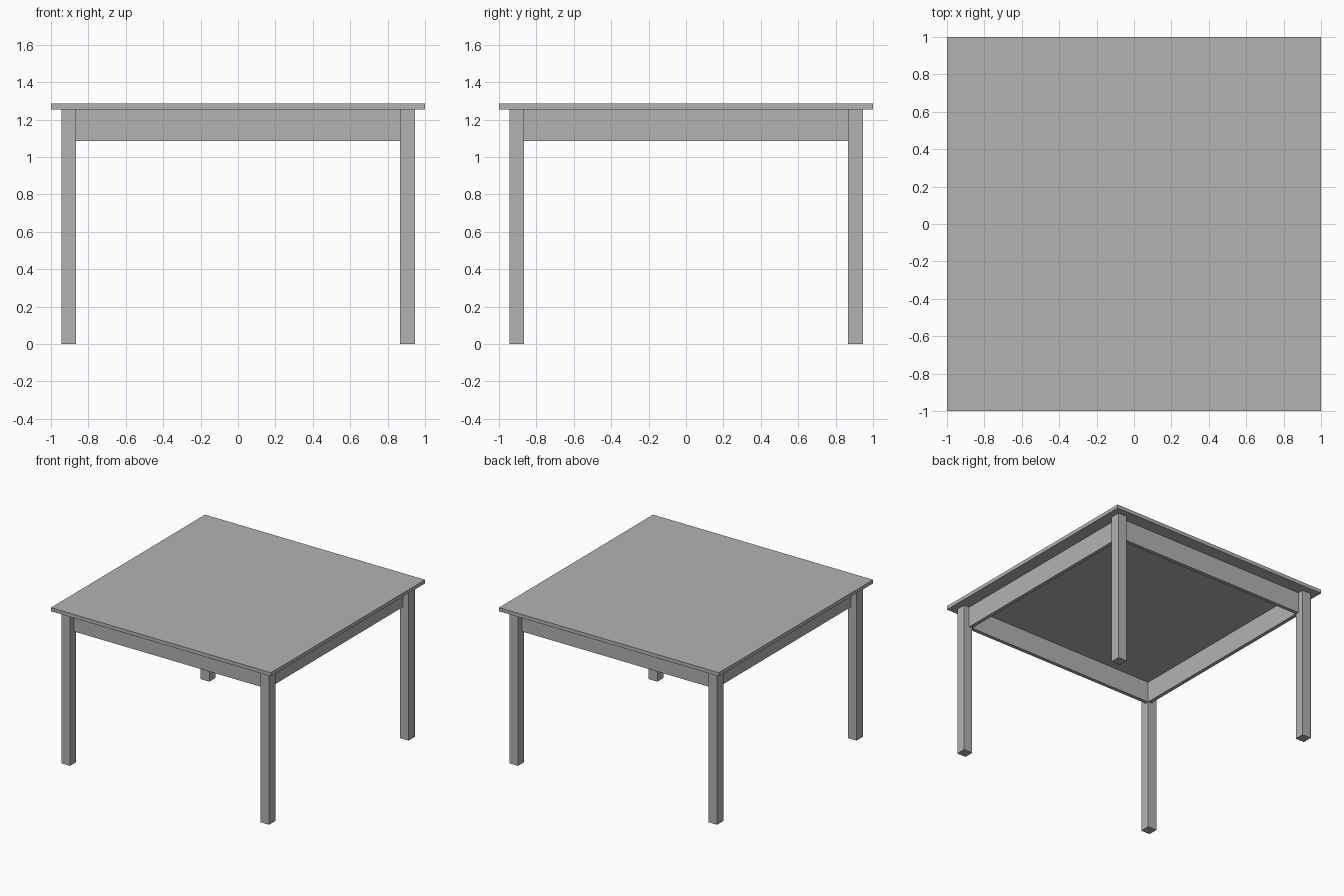
import bpy

cube = bpy.data.objects.get("Cube")
if cube:
    bpy.data.objects.remove(cube, do_unlink=True)

# One flat grey for the whole table
GREY = (0.448, 0.448, 0.448, 1.0)
grey = bpy.data.materials.new("grey")
grey.use_nodes = True
grey.diffuse_color = GREY
grey.node_tree.nodes["Principled BSDF"].inputs["Base Color"].default_value = GREY

HEIGHT, TOP_THICKNESS = 1.285, 0.03
UNDERSIDE = HEIGHT - TOP_THICKNESS
LEG_OUTER, LEG_INNER = 0.945, 0.865
APRON_OUTER, APRON_BOTTOM = 0.895, 1.085


def box(name, low, high):
    """Add a box spanning two opposite corners."""
    bpy.ops.mesh.primitive_cube_add(size=1)
    obj = bpy.context.object
    obj.name = obj.data.name = name
    for v in obj.data.vertices:
        v.co = [h if c > 0 else l for c, l, h in zip(v.co, low, high)]
    obj.data.materials.append(grey)
    return obj


def span(side, inner, outer):
    """Range between two distances from the centre, on one side."""
    return sorted((side * inner, side * outer))


# Square table top
box("table_top", (-1, -1, UNDERSIDE), (1, 1, HEIGHT))

# Square legs at the four corners
for sy, depth in ((-1, "front"), (1, "back")):
    for sx, side in ((-1, "right"), (1, "left")):
        x0, x1 = span(sx, LEG_INNER, LEG_OUTER)
        y0, y1 = span(sy, LEG_INNER, LEG_OUTER)
        box(f"{depth}_{side}_leg", (x0, y0, 0), (x1, y1, UNDERSIDE))

# Apron boards between the legs, flush with their inner faces
for s, depth, side in ((-1, "front", "right"), (1, "back", "left")):
    a, b = span(s, LEG_INNER, APRON_OUTER)
    box(f"{depth}_apron", (-LEG_INNER, a, APRON_BOTTOM), (LEG_INNER, b, UNDERSIDE))
    box(f"{side}_apron", (a, -LEG_INNER, APRON_BOTTOM), (b, LEG_INNER, UNDERSIDE))
